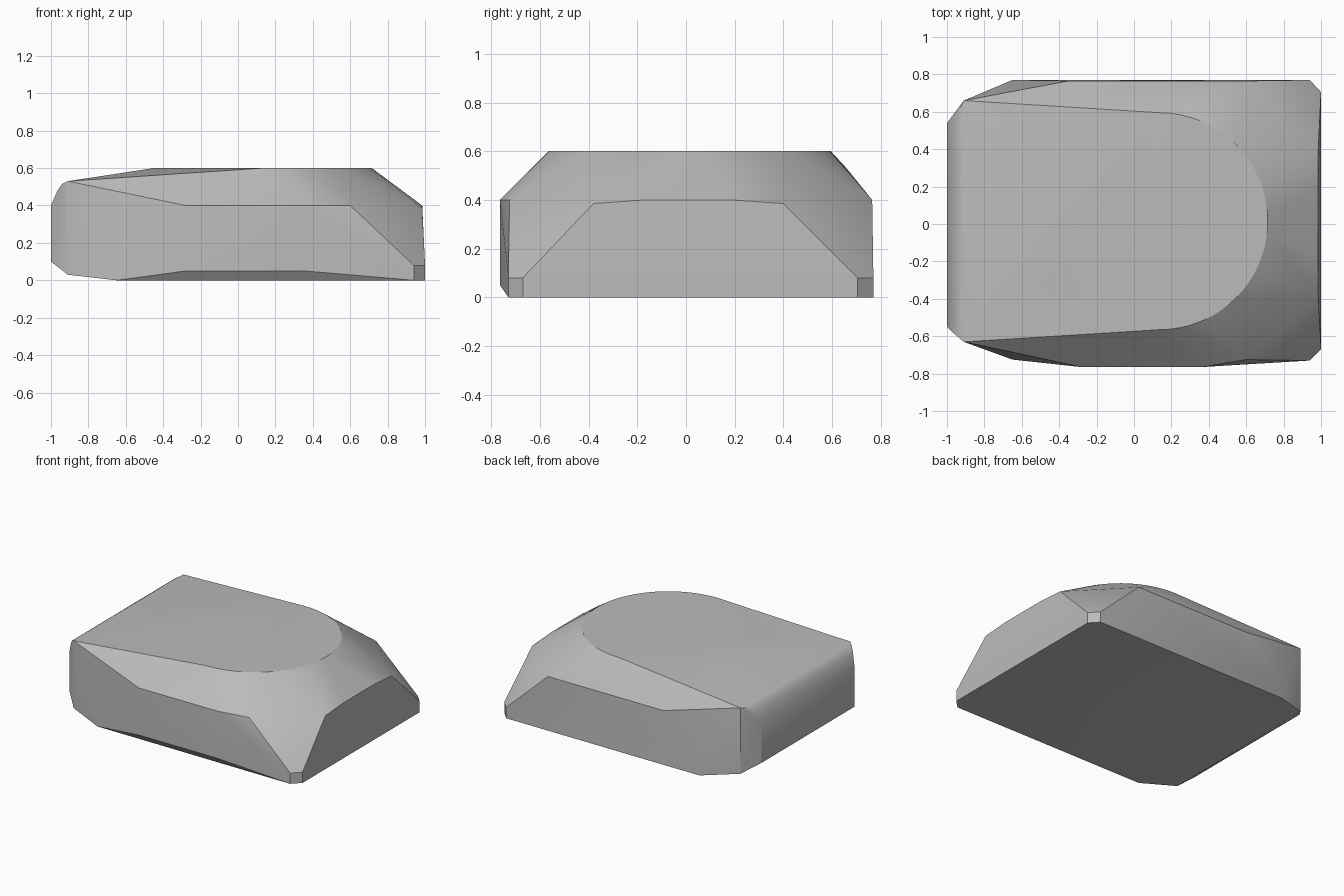
import bpy, bmesh
from math import cos, sin, radians

cube = bpy.data.objects.get("Cube")
if cube:
    bpy.data.objects.remove(cube, do_unlink=True)

grey = bpy.data.materials.new("plain grey")
grey.use_nodes = True
grey.diffuse_color = (0.5, 0.5, 0.5, 1)
grey.node_tree.nodes["Principled BSDF"].inputs["Base Color"].default_value = (0.5, 0.5, 0.5, 1)

points = []

def column(x, y, *heights):
    points.extend((x, y, z) for z in heights)

# Rounded end of the flat top
for i in range(33):
    a = radians(-90 + 180 * i / 32)
    column(0.135 + 0.58 * cos(a), 0.015 + 0.58 * sin(a), 0.6)
# Top sloping down to the left end
for y in (-0.3, 0.3):
    column(-0.45, y, 0.6)
column(-0.91, -0.63, 0.03, 0.53)
column(-0.91, 0.66, 0.04, 0.53)

# Left end wall with softened upper edge
for y in (-0.55, 0.54):
    column(-1, y, 0.1, 0.4)
    column(-0.965, y * 1.06, 0.48)
    column(-0.94, y * 1.1, 0.515)

# Front wall
column(-0.65, -0.725, 0, 0.08)
column(-0.28, -0.765, 0.05, 0.4)
column(0.36, -0.765, 0.05, 0.4)
column(0.6, -0.725, 0.4)

# Back wall
column(-0.65, 0.77, 0, 0.06)
column(-0.35, 0.765, 0.4)
column(0.6, 0.765, 0.4)

# Right end corners and upper edge
for x, y in ((0.94, -0.73), (1, -0.67), (1, 0.705), (0.94, 0.77)):
    column(x, y, 0, 0.08)
for y, z in ((-0.38, 0.385), (-0.28, 0.39), (-0.17, 0.4), (0.19, 0.4), (0.3, 0.39), (0.4, 0.385)):
    column(0.985, y, z)

# Faceted block wrapped around the outline points
bm = bmesh.new()
for p in points:
    bm.verts.new(p)
hull = bmesh.ops.convex_hull(bm, input=bm.verts[:])
spare = [v for v in bm.verts if not v.link_faces]
bmesh.ops.delete(bm, geom=spare, context='VERTS')
bmesh.ops.dissolve_limit(bm, angle_limit=radians(1), verts=bm.verts[:], edges=bm.edges[:])
bmesh.ops.recalc_face_normals(bm, faces=bm.faces[:])
mesh = bpy.data.meshes.new("faceted_block")
bm.to_mesh(mesh)
bm.free()
mesh.materials.append(grey)
block = bpy.data.objects.new("faceted_block", mesh)
bpy.context.collection.objects.link(block)

bpy.ops.object.select_all(action='DESELECT')
block.select_set(True)
bpy.context.view_layer.objects.active = block
bpy.ops.object.shade_smooth_by_angle(angle=radians(30))
